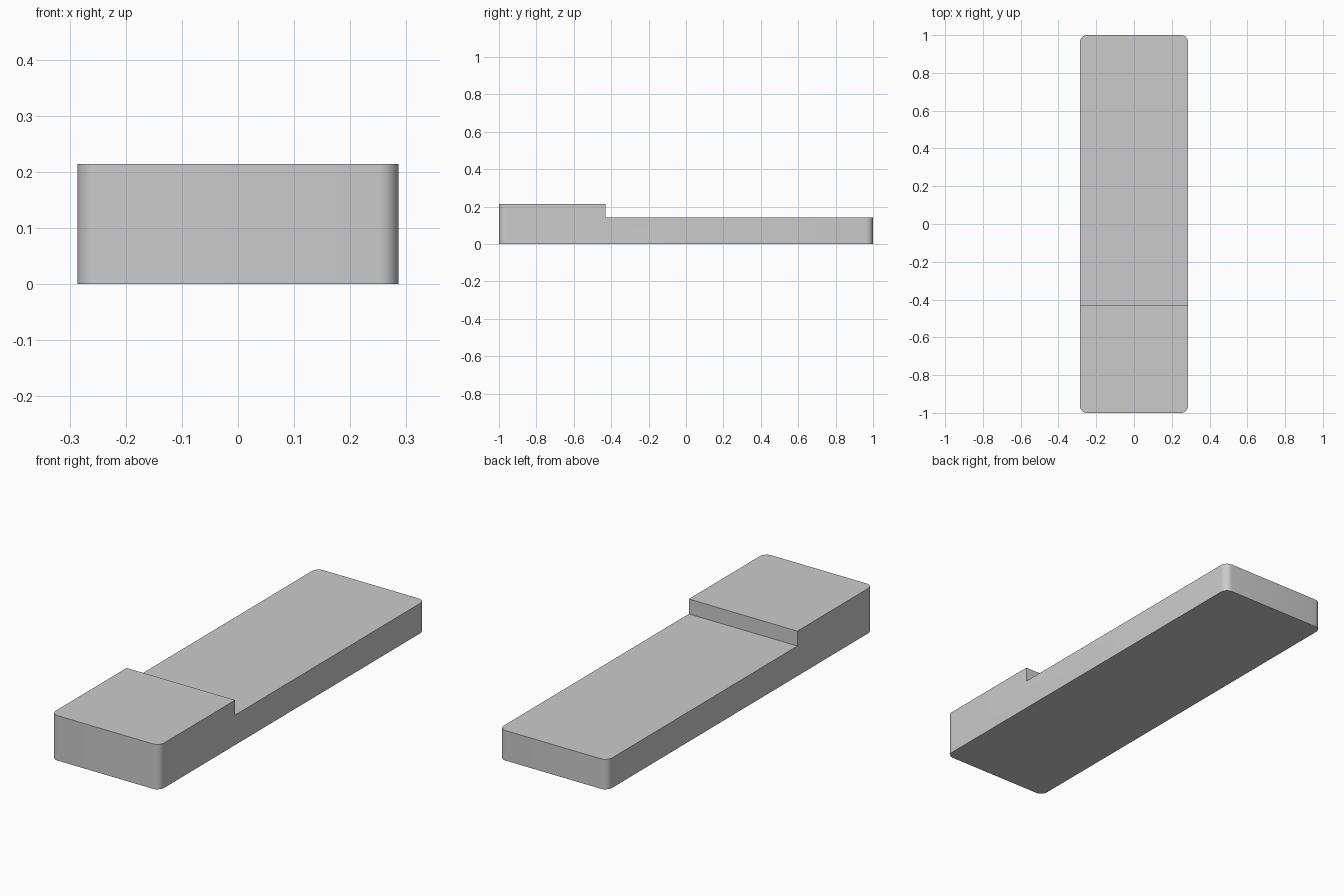
import bpy, bmesh

cube = bpy.data.objects.get("Cube")
if cube:
    bpy.data.objects.remove(cube, do_unlink=True)

HALF_WIDTH, HALF_LENGTH = 0.286, 1.0
LOW, HIGH, STEP_Y = 0.143, 0.214, -0.43
RADIUS = 0.036

# Plain grey material
grey = bpy.data.materials.new("plain_grey")
grey.use_nodes = True
colour = (0.6, 0.6, 0.6, 1)
grey.diffuse_color = colour
grey.node_tree.nodes["Principled BSDF"].inputs["Base Color"].default_value = colour

# Stepped side profile, extruded across the width
profile = [(-HALF_LENGTH, 0), (HALF_LENGTH, 0), (HALF_LENGTH, LOW),
           (STEP_Y, LOW), (STEP_Y, HIGH), (-HALF_LENGTH, HIGH)]
bm = bmesh.new()
side = bm.faces.new([bm.verts.new((-HALF_WIDTH, y, z)) for y, z in profile])
extruded = bmesh.ops.extrude_face_region(bm, geom=[side])["geom"]
bmesh.ops.translate(bm, vec=(2 * HALF_WIDTH, 0, 0),
                    verts=[v for v in extruded if isinstance(v, bmesh.types.BMVert)])

# Round the four upright end corners
corners = [e for e in bm.edges
           if all(abs(abs(v.co.y) - HALF_LENGTH) < 1e-4 for v in e.verts)
           and abs(e.verts[0].co.z - e.verts[1].co.z) > 0.01]
bmesh.ops.bevel(bm, geom=corners, offset=RADIUS, segments=8, profile=0.5, affect='EDGES')
bmesh.ops.recalc_face_normals(bm, faces=bm.faces)

mesh = bpy.data.meshes.new("stepped_block")
bm.to_mesh(mesh)
bm.free()
mesh.materials.append(grey)
block = bpy.data.objects.new("stepped_block", mesh)
bpy.context.collection.objects.link(block)

# Smooth corners, crisp rims
bpy.ops.object.select_all(action='DESELECT')
block.select_set(True)
bpy.context.view_layer.objects.active = block
bpy.ops.object.shade_smooth_by_angle(angle=0.6)
